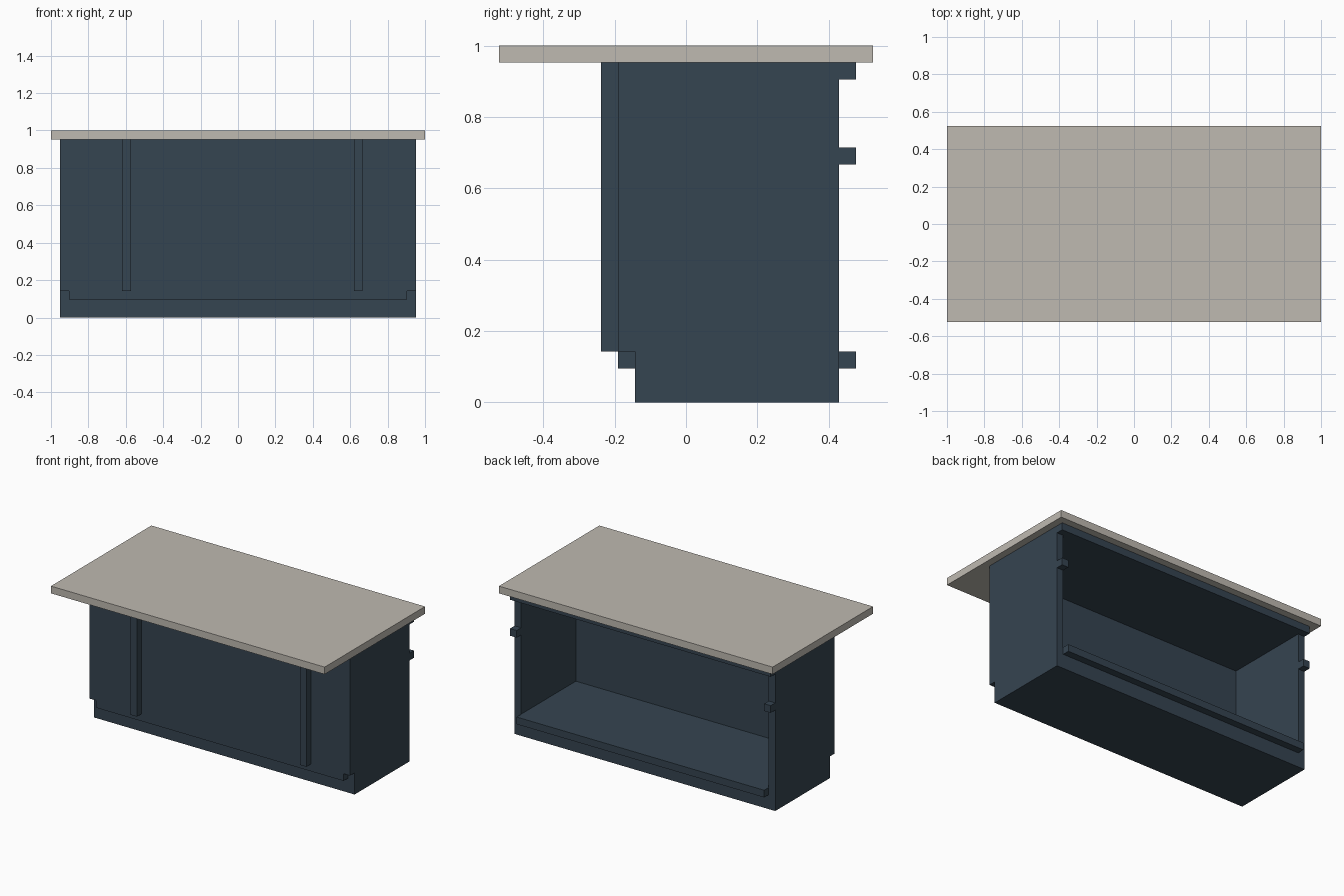
import bpy
import bmesh

U = 1 / 21  # modelling unit: the island is 21 units high

cube = bpy.data.objects.get("Cube")
if cube:
    bpy.data.objects.remove(cube, do_unlink=True)


def make_material(name, colour):
    mat = bpy.data.materials.new(name)
    mat.use_nodes = True
    mat.diffuse_color = (*colour, 1)
    mat.node_tree.nodes["Principled BSDF"].inputs["Base Color"].default_value = (*colour, 1)
    return mat


navy = make_material("navy paint", (0.036, 0.058, 0.082))
stone = make_material("pale stone", (0.52, 0.49, 0.44))


def panel(name, x0, x1, profile, mat=navy):
    """Extrude a (y, z) outline from x0 to x1, all in units."""
    bm = bmesh.new()
    face = bm.faces.new([bm.verts.new((x0 * U, y * U, z * U)) for y, z in profile])
    ext = bmesh.ops.extrude_face_region(bm, geom=[face])
    moved = [g for g in ext["geom"] if isinstance(g, bmesh.types.BMVert)]
    bmesh.ops.translate(bm, verts=moved, vec=((x1 - x0) * U, 0, 0))
    bmesh.ops.recalc_face_normals(bm, faces=bm.faces)
    mesh = bpy.data.meshes.new(name)
    bm.to_mesh(mesh)
    bm.free()
    mesh.materials.append(mat)
    obj = bpy.data.objects.new(name, mesh)
    bpy.context.collection.objects.link(obj)
    return obj


def box(name, x, y, z, mat=navy):
    (y0, y1), (z0, z1) = y, z
    return panel(name, x[0], x[1], [(y0, z0), (y1, z0), (y1, z1), (y0, z1)], mat)


# Overhanging worktop
box("worktop", (-21, 21), (-11, 11), (20, 21), stone)

# Stepped end panels with a small catch on each rear edge
side_outline = [(-3, 0), (9, 0), (9, 20), (-4, 20), (-4, 3), (-3, 3)]
for side, x in (("right", -20), ("left", 19)):
    panel(f"{side}_end_panel", x, x + 1, side_outline)
    box(f"{side}_catch", (x, x + 1), (9, 10), (14, 15))

# Recessed plinth, front panel, and the shelf and ceiling boards
box("plinth", (-19, 19), (-3, 9), (0, 2))
box("front_panel", (-19, 19), (-4, -3), (2, 20))
box("bottom_shelf", (-19, 19), (-3, 10), (2, 3))
box("ceiling_board", (-19, 19), (-3, 9), (19, 20))
box("rear_top_rail", (-20, 20), (9, 10), (19, 20))

# Raised strips on the front panel
for side, x in (("right", -13), ("left", 13)):
    box(f"{side}_front_strip", (x, x + 1), (-5, -4), (3, 20))
